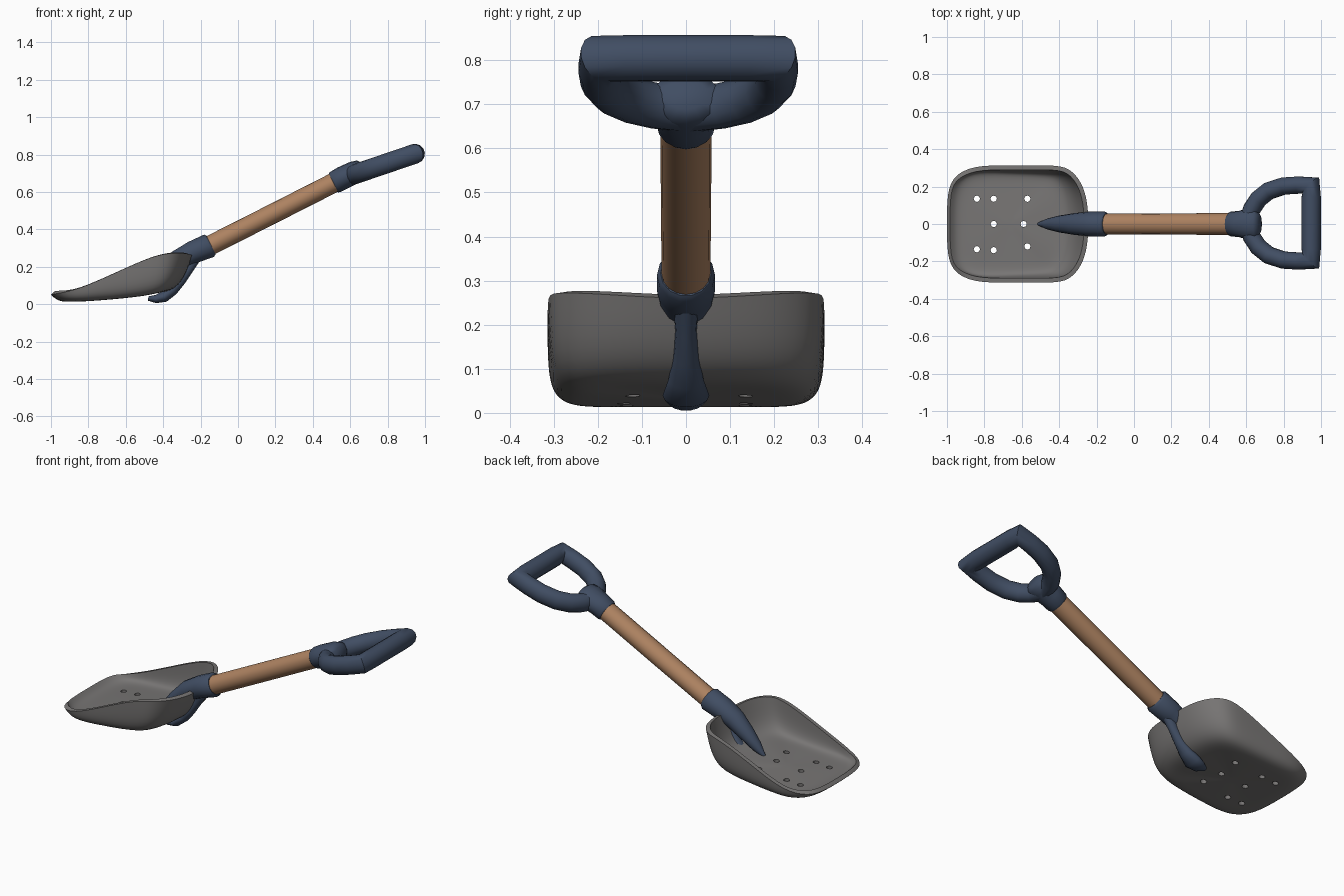
import bpy, bmesh, math
from mathutils import Vector

cube = bpy.data.objects.get("Cube")
if cube:
    bpy.data.objects.remove(cube, do_unlink=True)


def material(name, rgb):
    m = bpy.data.materials.new(name)
    m.use_nodes = True
    m.diffuse_color = (*rgb, 1)
    bsdf = m.node_tree.nodes["Principled BSDF"]
    bsdf.inputs["Base Color"].default_value = (*rgb, 1)
    bsdf.inputs["Roughness"].default_value = 0.6
    return m


NAVY = material("navy plastic", (0.052, 0.075, 0.125))
WOOD = material("tan wood", (0.42, 0.225, 0.12))
GREY = material("grey metal", (0.185, 0.178, 0.175))


def add_object(name, bm, mat, closed=True):
    if closed:
        bmesh.ops.recalc_face_normals(bm, faces=bm.faces[:])
    mesh = bpy.data.meshes.new(name)
    bm.to_mesh(mesh)
    bm.free()
    obj = bpy.data.objects.new(name, mesh)
    bpy.context.collection.objects.link(obj)
    mesh.materials.append(mat)
    return obj


def smooth(obj, degrees=45):
    bpy.ops.object.select_all(action='DESELECT')
    obj.select_set(True)
    bpy.context.view_layer.objects.active = obj
    bpy.ops.object.shade_smooth_by_angle(angle=math.radians(degrees))


def loft(name, mat, path, sizes, normal, sides=14, loop=False):
    """Sweep an ellipse along a flat path; sizes are (along normal, in plane)."""
    bm = bmesh.new()
    pts = [Vector(p) for p in path]
    n = len(pts)
    rings = []
    for i, p in enumerate(pts):
        before = pts[i - 1] if loop or i else p
        after = pts[(i + 1) % n] if loop or i < n - 1 else p
        a, b = (p - before).normalized(), (after - p).normalized()
        tangent = (a + b).normalized()
        side = normal.cross(tangent)
        mitre = min(1.2, 1 / max(0.5, tangent.dot(b if b.length else a)))
        rn, rs = sizes[i]
        ring = []
        for k in range(sides):
            t = math.tau * k / sides
            ring.append(bm.verts.new(p + normal * rn * math.cos(t)
                                     + side * rs * mitre * math.sin(t)))
        rings.append(ring)
    for i in range(n if loop else n - 1):
        r, s = rings[i], rings[(i + 1) % n]
        for k in range(sides):
            j = (k + 1) % sides
            bm.faces.new((r[k], r[j], s[j], s[k]))
    if not loop:
        bm.faces.new(rings[0])
        bm.faces.new(rings[-1])
    obj = add_object(name, bm, mat)
    smooth(obj)
    return obj


def spine(name, mat, rows, sides=14):
    """Loft along the centre plane; rows are x, z, half width, half depth."""
    return loft(name, mat, [(x, 0, z) for x, z, w, d in rows],
                [(w, d) for x, z, w, d in rows], Vector((0, 1, 0)), sides)


# Scoop: half outline as (rim point, floor point), mirrored across y
HALF = [
    ((-1.0, 0, .05), (-.93, 0, .01)),
    ((-1.0, .13, .05), (-.93, .12, .01)),
    ((-.98, .25, .055), (-.9, .22, .01)),
    ((-.86, .315, .075), (-.83, .265, .012)),
    ((-.66, .313, .165), (-.66, .28, .025)),
    ((-.45, .315, .262), (-.47, .28, .045)),
    ((-.34, .305, .275), (-.4, .25, .06)),
    ((-.265, .2, .27), (-.36, .17, .07)),
    ((-.245, .08, .262), (-.35, .07, .07)),
    ((-.245, 0, .26), (-.35, 0, .07)),
]
outline = [(Vector(r), Vector(f)) for r, f in HALF]
flip = Vector((1, -1, 1))
outline += [(r * flip, f * flip) for r, f in outline[-2:0:-1]]
centre = Vector((-.66, 0, .03))


def wall(r, f):
    return Vector((f.x + (r.x - f.x) * .6, f.y + (r.y - f.y) * .9,
                   f.z + (r.z - f.z) * .35))


bm = bmesh.new()
levels = [[centre.lerp(f, s) for r, f in outline] for s in (.35, .7, 1)]
levels += [[wall(r, f) for r, f in outline], [r for r, f in outline]]
rings = [[bm.verts.new(p) for p in level] for level in levels]
hub = bm.verts.new(centre)
count = len(outline)
for i in range(count):
    j = (i + 1) % count
    bm.faces.new((hub, rings[0][i], rings[0][j]))
    for a, b in zip(rings, rings[1:]):
        bm.faces.new((a[i], b[i], b[j], a[j]))
scoop = add_object("scoop", bm, GREY, closed=False)

# Drain holes
bm = bmesh.new()
for x, y in [(-.84, .135), (-.84, -.135), (-.75, .135), (-.75, 0),
             (-.75, -.14), (-.57, .135), (-.59, 0), (-.57, -.12)]:
    made = bmesh.ops.create_cone(bm, cap_ends=True, segments=8, radius1=.017,
                                 radius2=.017, depth=.4)
    bmesh.ops.translate(bm, verts=made["verts"], vec=(x, y, 0))
cutter = add_object("hole_cutter", bm, GREY)
cutter.hide_render = True

sub = scoop.modifiers.new("soften", 'SUBSURF')
sub.levels = sub.render_levels = 2
shell = scoop.modifiers.new("shell", 'SOLIDIFY')
shell.thickness = .024
shell.offset = -1
cut = scoop.modifiers.new("holes", 'BOOLEAN')
cut.object = cutter
cut.solver = 'EXACT'
bpy.context.view_layer.update()
bpy.context.view_layer.objects.active = scoop
for mod in ("soften", "shell", "holes"):
    bpy.ops.object.modifier_apply(modifier=mod)
bpy.data.objects.remove(cutter, do_unlink=True)
smooth(scoop, 50)

# Wooden shaft
spine("shaft", WOOD, [(-.2, .288, .055, .053), (.15, .465, .057, .053),
                      (.54, .663, .058, .053)], 16)

# Lower socket with a tongue running into the scoop
spine("lower_socket", NAVY, [
    (-.145, .317, .058, .058), (-.155, .312, .066, .067),
    (-.24, .278, .066, .062), (-.32, .236, .058, .056),
    (-.4, .17, .045, .042), (-.46, .115, .03, .03), (-.51, .07, .008, .01)])

# Strap wrapping the underside of the scoop
spine("under_strap", NAVY, [
    (-.22, .26, .03, .03), (-.27, .185, .024, .03), (-.31, .125, .03, .03),
    (-.35, .075, .04, .03), (-.395, .04, .053, .03),
    (-.44, .027, .042, .022), (-.48, .03, .012, .012)])

# Upper socket
spine("upper_socket", NAVY, [
    (.51, .648, .058, .056), (.518, .652, .066, .06),
    (.56, .675, .07, .062), (.62, .703, .086, .061), (.655, .716, .08, .056),
    (.672, .722, .05, .035)], 16)

# D-shaped grip lying in a plane that rises toward the end
RISE = .34
half = [(.605, 0), (.63, .075), (.665, .128), (.72, .172), (.8, .198),
        (.88, .203), (.945, .2), (.947, .14), (.947, 0)]
flat = half + [(x, -y) for x, y in half[-2:0:-1]]
loft("grip", NAVY, [(x, y + .005, .7 + RISE * (x - .64)) for x, y in flat],
     [(.053, .047 if x < .9 else .052) for x, y in flat],
     Vector((-RISE, 0, 1)).normalized(), loop=True)
